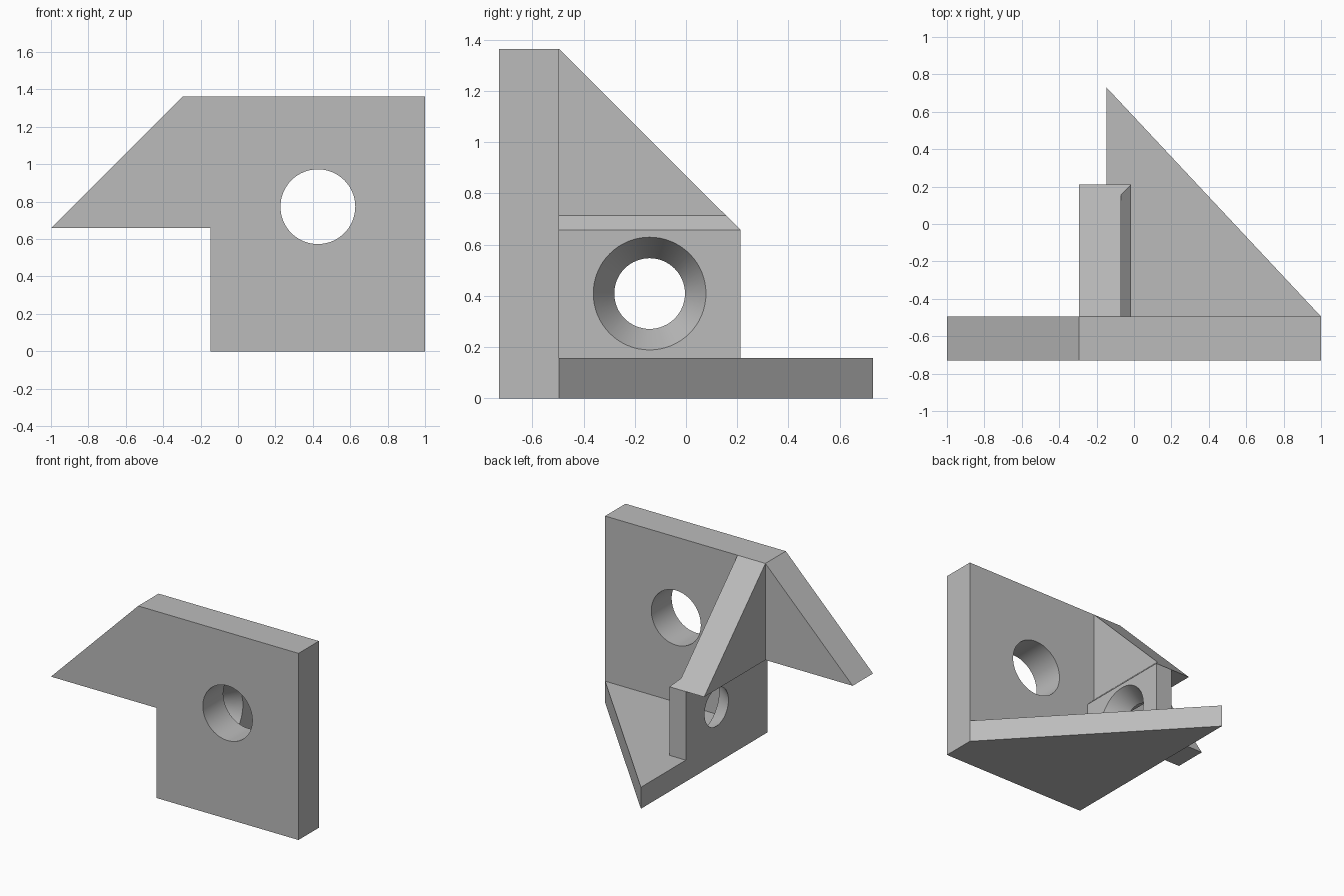
import bpy
import bmesh
import math
from mathutils import Matrix, Vector

if "Cube" in bpy.data.objects:
    bpy.data.objects.remove(bpy.data.objects["Cube"], do_unlink=True)

# Key levels shared by the parts
FRONT, BACK = -0.73, -0.495      # front plate faces
TOP, SHELF = 1.363, 0.658        # plate top, underside of overhang
INNER, OUTER = -0.147, -0.295    # lower and upper wing faces
BASE = 0.157                     # base thickness
WING_END = 0.212

grey = bpy.data.materials.new("plain grey")
grey.use_nodes = True
colour = (0.5, 0.5, 0.5, 1)
grey.diffuse_color = colour
grey.node_tree.nodes["Principled BSDF"].inputs["Base Color"].default_value = colour


def finish(name, bm):
    bmesh.ops.recalc_face_normals(bm, faces=bm.faces)
    mesh = bpy.data.meshes.new(name)
    bm.to_mesh(mesh)
    bm.free()
    mesh.materials.append(grey)
    obj = bpy.data.objects.new(name, mesh)
    bpy.context.collection.objects.link(obj)
    return obj


def prism(points, offset):
    """Extrude a closed 3D outline along an offset."""
    bm = bmesh.new()
    face = bm.faces.new([bm.verts.new(p) for p in points])
    result = bmesh.ops.extrude_face_region(bm, geom=[face], use_keep_orig=True)
    moved = [v for v in result["geom"] if isinstance(v, bmesh.types.BMVert)]
    bmesh.ops.translate(bm, verts=moved, vec=offset)
    return bm


def drill(target, centre, axis, r_start, r_end, depth):
    """Cut a round or tapered hole along the given axis."""
    bm = bmesh.new()
    turn = Vector((0, 0, 1)).rotation_difference(Vector(axis)).to_matrix().to_4x4()
    bmesh.ops.create_cone(bm, cap_ends=True, segments=64, radius1=r_start,
                          radius2=r_end, depth=depth,
                          matrix=Matrix.Translation(centre) @ turn)
    cutter = finish("hole_cutter", bm)
    cutter.hide_render = True
    mod = target.modifiers.new("hole", "BOOLEAN")
    mod.operation, mod.solver, mod.object = "DIFFERENCE", "EXACT", cutter
    bpy.ops.object.select_all(action="DESELECT")
    bpy.context.view_layer.objects.active = target
    target.select_set(True)
    bpy.ops.object.modifier_apply(modifier=mod.name)
    bpy.data.objects.remove(cutter, do_unlink=True)
    bpy.ops.object.shade_smooth_by_angle(angle=math.radians(30))


# Front plate with pointed side and round hole
outline = [(-1, SHELF), (INNER, SHELF), (INNER, 0), (1, 0), (1, TOP), (OUTER, TOP)]
plate = finish("front_plate", prism([(x, FRONT, z) for x, z in outline],
                                    (0, BACK - FRONT, 0)))
drill(plate, (0.427, (FRONT + BACK) / 2, 0.773), (0, 1, 0), 0.2, 0.2, 1)

# Triangular base
finish("base", prism([(INNER, BACK, 0), (1, BACK, 0), (INNER, 0.73, 0)], (0, 0, BASE)))

# Stepped wing with sloped top edge and a small chamfer
section = [(OUTER, TOP), (-0.07, TOP), (-0.07, 0.713), (-0.015, SHELF),
           (-0.015, BASE), (INNER, BASE), (INNER, SHELF), (OUTER, SHELF)]
bm = prism([(x, BACK, z) for x, z in section], (0, WING_END - BACK, 0))
cut = bmesh.ops.bisect_plane(bm, geom=bm.verts[:] + bm.edges[:] + bm.faces[:],
                             dist=0.0001, plane_co=(0, BACK, TOP),
                             plane_no=(0, TOP - SHELF, WING_END - BACK),
                             clear_outer=True)
bmesh.ops.holes_fill(bm, edges=[e for e in bm.edges if e.is_boundary])
bmesh.ops.dissolve_degenerate(bm, edges=bm.edges, dist=0.0001)
wing = finish("wing", bm)

# Countersunk hole, extended slightly past both wing faces
slope = (0.22 - 0.138) / (-0.015 - INNER)
extra = 0.02
drill(wing, ((INNER - 0.015) / 2, -0.142, 0.409), (1, 0, 0),
      0.138 - slope * extra, 0.22 + slope * extra, -0.015 - INNER + 2 * extra)
